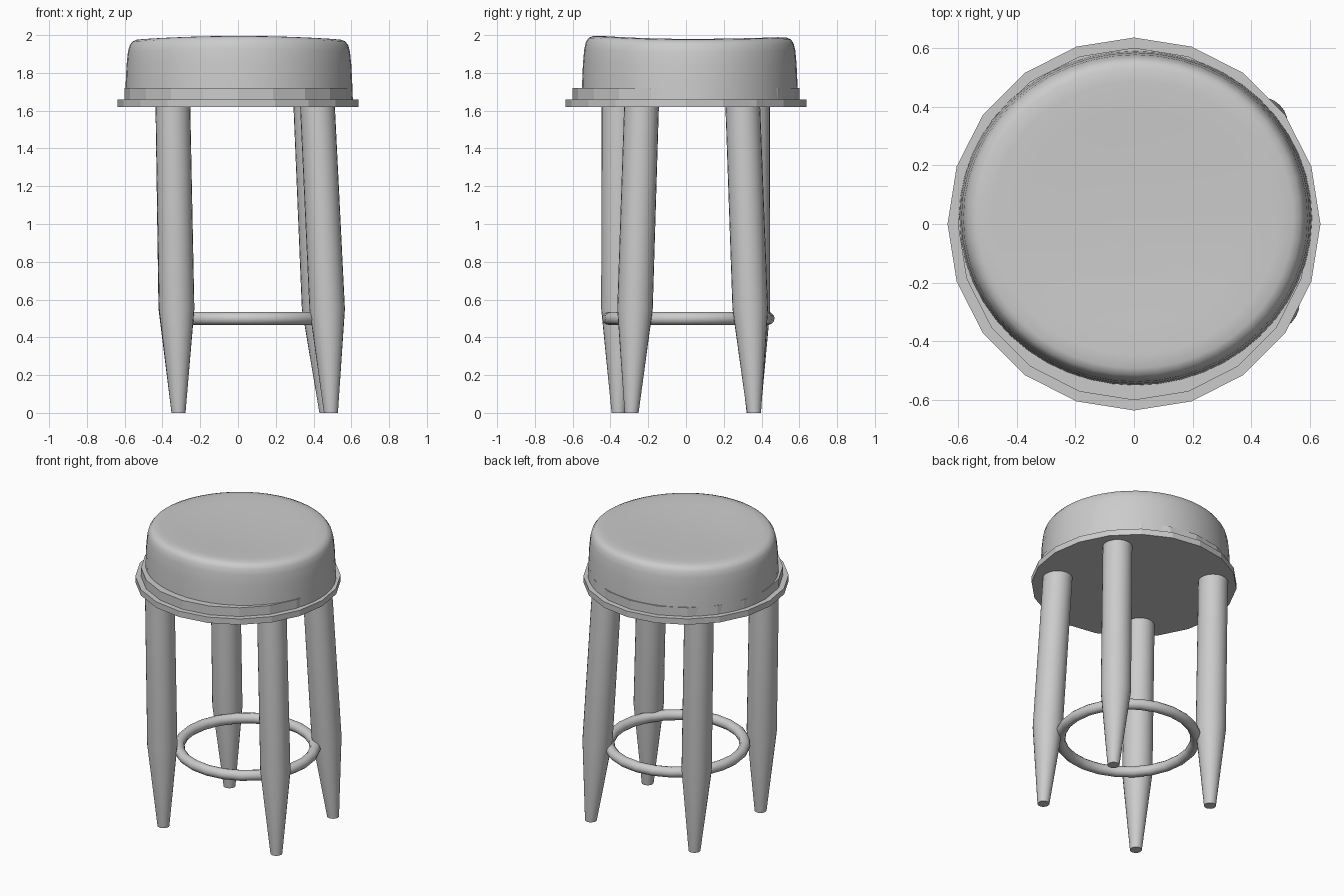
import bpy, bmesh, math
from mathutils import Vector

if "Cube" in bpy.data.objects:
    bpy.data.objects.remove(bpy.data.objects["Cube"])


def smooth(obj, angle=30):
    bpy.ops.object.select_all(action='DESELECT')
    obj.select_set(True)
    bpy.context.view_layer.objects.active = obj
    bpy.ops.object.shade_smooth_by_angle(angle=math.radians(angle))


def loft(name, rings):
    """Skin a list of equally sized point rings and cap both ends."""
    bm = bmesh.new()
    loops = [[bm.verts.new(p) for p in ring] for ring in rings]
    n = len(loops[0])
    for a, b in zip(loops, loops[1:]):
        for i in range(n):
            j = (i + 1) % n
            bm.faces.new((a[i], a[j], b[j], b[i]))
    bm.faces.new(loops[0][::-1])
    bm.faces.new(loops[-1])
    mesh = bpy.data.meshes.new(name)
    bm.to_mesh(mesh)
    bm.free()
    obj = bpy.data.objects.new(name, mesh)
    bpy.context.collection.objects.link(obj)
    return obj


def circle(x, y, z, rx, ry, n):
    return [Vector((x + rx * math.cos(2 * math.pi * i / n),
                    y + ry * math.sin(2 * math.pi * i / n), z)) for i in range(n)]


# Flat 20-sided base plate and the rim under the cushion
loft("base_plate", [circle(0, 0, z, 0.637, 0.637, 20) for z in (1.62, 1.66)])
loft("seat_rim", [circle(0, 0, z, 0.602, 0.602, 20) for z in (1.655, 1.72)])

# Padded cushion: rounded profile with front and back edges slightly raised
profile = [(1.005, 1.66), (1.0, 1.74), (0.992, 1.84), (0.98, 1.91), (0.965, 1.945),
           (0.94, 1.966), (0.90, 1.976), (0.82, 1.98), (0.65, 1.98), (0.45, 1.979),
           (0.25, 1.978), (0.05, 1.978)]
rings = []
for s, z in profile:
    ring = circle(0.005, 0.02, z, 0.6 * s, 0.57 * s, 48)
    lift = (z - 1.66) / 0.32
    for p in ring:
        yn = (p.y - 0.02) / 0.57
        p.z += lift * yn * yn * (0.023 if yn < 0 else 0.013)
    rings.append(ring)
smooth(loft("seat_cushion", rings), 40)

# Splayed legs: straight upper part, tapered foot (top, knee, foot centres)
legs = {
    "front_left_leg": ((-0.345, -0.355), (-0.325, -0.355), (-0.315, -0.357)),
    "back_left_leg": ((-0.345, 0.352), (-0.327, 0.352), (-0.315, 0.358)),
    "front_right_leg": ((0.42, -0.235), (0.472, -0.27), (0.492, -0.288)),
    "back_right_leg": ((0.385, 0.30), (0.432, 0.34), (0.468, 0.36)),
}
for name, (top, knee, foot) in legs.items():
    smooth(loft(name, [circle(*foot, 0.0, 0.037, 0.037, 24),
                       circle(*knee, 0.55, 0.094, 0.094, 24),
                       circle(*top, 1.64, 0.092, 0.092, 24)]))

# Round foot ring
bpy.ops.mesh.primitive_torus_add(location=(0.06, 0.012, 0.5), major_radius=0.423,
                                 minor_radius=0.034, major_segments=24, minor_segments=12)
foot_ring = bpy.context.object
foot_ring.name = "foot_ring"
smooth(foot_ring, 40)
